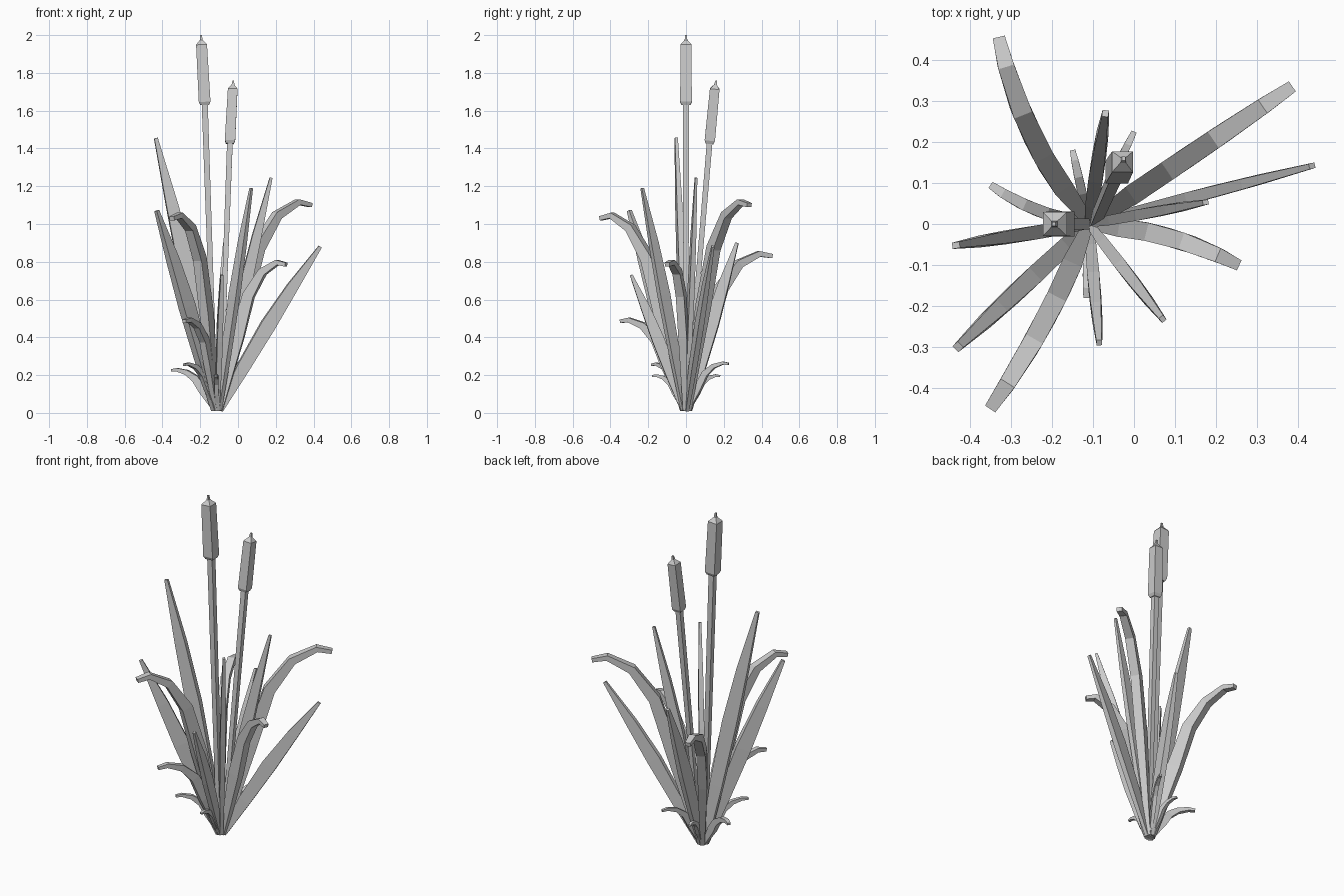
import bpy, bmesh, math
from mathutils import Vector

if "Cube" in bpy.data.objects:
    bpy.data.objects.remove(bpy.data.objects["Cube"])


def loft(name, rings):
    """Join four-cornered rings into one closed flat-shaded mesh."""
    bm = bmesh.new()
    loops = [[bm.verts.new(p) for p in ring] for ring in rings]
    for a, b in zip(loops, loops[1:]):
        for i in range(4):
            j = (i + 1) % 4
            bm.faces.new((a[i], a[j], b[j], b[i]))
    bm.faces.new(loops[0][::-1])
    bm.faces.new(loops[-1])
    bmesh.ops.recalc_face_normals(bm, faces=bm.faces)
    mesh = bpy.data.meshes.new(name)
    bm.to_mesh(mesh)
    bm.free()
    ob = bpy.data.objects.new(name, mesh)
    bpy.context.collection.objects.link(ob)
    return ob


def rect(c, side, up, w, d):
    return [c + side * (w * sx / 2) + up * (d * sy / 2)
            for sx, sy in ((-1, -1), (1, -1), (1, 1), (-1, 1))]


def leaf(name, tip, profile, width, depth, bend=0.0):
    """profile rows: reach fraction, height fraction, width factor, depth factor."""
    root = Vector((-0.11, 0, 0.015))
    tip = Vector(tip)
    flat = Vector((tip.x - root.x, tip.y, 0))
    out = flat.normalized()
    root += out * 0.015
    flat = Vector((tip.x - root.x, tip.y - root.y, 0))
    left = Vector((-out.y, out.x, 0))
    pts = [root + flat * s + left * (bend * 4 * s * (1 - s))
           + Vector((0, 0, h * (tip.z - root.z))) for s, h, _, _ in profile]
    rings = []
    for i, p in enumerate(pts):
        t = (pts[min(i + 1, len(pts) - 1)] - pts[max(i - 1, 0)]).normalized()
        side = t.cross(Vector((0, 0, 1))).normalized()
        rings.append(rect(p, side, side.cross(t), width * profile[i][2], depth * profile[i][3]))
    return loft(name, rings)


def cattail(name, base, neck, top, tip, stem_w, head_w):
    base, neck, top, tip = map(Vector, (base, neck, top, tip))
    X = Vector((1, 0, 0))

    def tube(part, rows):
        rings = []
        for c, w, t in rows:
            up = t.cross(X).normalized()
            rings.append(rect(c, up.cross(t).normalized(), up, w, w))
        loft(part, rings)

    t = (neck - base).normalized()
    tube(name + "_stem", [(base, stem_w * 0.8, t), (neck, stem_w, t)])
    a = (top - neck).normalized()
    cap = top + (tip - top) * 0.5
    tube(name + "_head", [(neck - a * 0.005, head_w * 0.75, a), (neck + a * 0.012, head_w, a),
                          (top, head_w * 0.93, a), (cap, 0.014, a), (tip, 0.009, a)])


# Cattail stems with seed heads
cattail("tall_cattail", (-0.12, 0, 0.01), (-0.176, 0, 1.635), (-0.193, 0, 1.95),
        (-0.196, 0, 2.0), 0.032, 0.062)
cattail("short_cattail", (-0.095, 0.005, 0.01), (-0.043, 0.125, 1.43), (-0.028, 0.152, 1.715),
        (-0.025, 0.16, 1.76), 0.03, 0.055)

# Straight blades
straight = [(0, 0, 0.6, 0.4), (0.22, 0.25, 0.9, 0.85), (0.48, 0.52, 1, 1),
            (0.72, 0.75, 0.85, 0.75), (1, 1, 0.45, 0.22)]
blades = [((-0.435, -0.052, 1.455), 0.034, 0.085), ((-0.43, -0.30, 1.07), 0.045, 0.085),
          ((-0.07, 0.27, 0.90), 0.035, 0.075), ((0.435, 0.142, 0.88), 0.03, 0.08),
          ((0.175, 0.053, 1.245), 0.027, 0.065), ((0.07, -0.232, 1.19), 0.03, 0.065),
          ((-0.085, -0.29, 0.73), 0.03, 0.065)]
for i, (tip, w, d) in enumerate(blades):
    leaf(f"straight_leaf_{i + 1}", tip, straight, w, d)

# Arching blades
arch = [(0, 0, 0.5, 0.4), (0.25, 0.5, 1, 1), (0.42, 0.79, 1, 0.85), (0.63, 0.95, 0.95, 0.6),
        (0.86, 1.015, 0.8, 0.4), (1, 1, 0.6, 0.3)]
arched = [((0.385, 0.335, 1.10), 0.05, 0.075, 0), ((-0.35, -0.45, 1.03), 0.05, 0.075, 0.015),
          ((0.255, -0.10, 0.785), 0.045, 0.07, 0.02), ((-0.33, 0.455, 0.83), 0.05, 0.075, 0.03),
          ((-0.285, -0.345, 0.485), 0.035, 0.06, 0.01)]
for i, (tip, w, d, b) in enumerate(arched):
    leaf(f"arching_leaf_{i + 1}", tip, arch, w, d, b)

# Short sprouts round the foot
sprouts = [((-0.35, 0.095, 0.225), 0.03, 0.045, 0.015), ((-0.285, -0.18, 0.255), 0.025, 0.04, 0),
           ((0.0, 0.225, 0.26), 0.022, 0.04, 0), ((-0.15, 0.18, 0.195), 0.022, 0.035, 0),
           ((-0.117, -0.18, 0.195), 0.022, 0.035, 0)]
for i, (tip, w, d, b) in enumerate(sprouts):
    leaf(f"sprout_{i + 1}", tip, arch, w, d, b)
